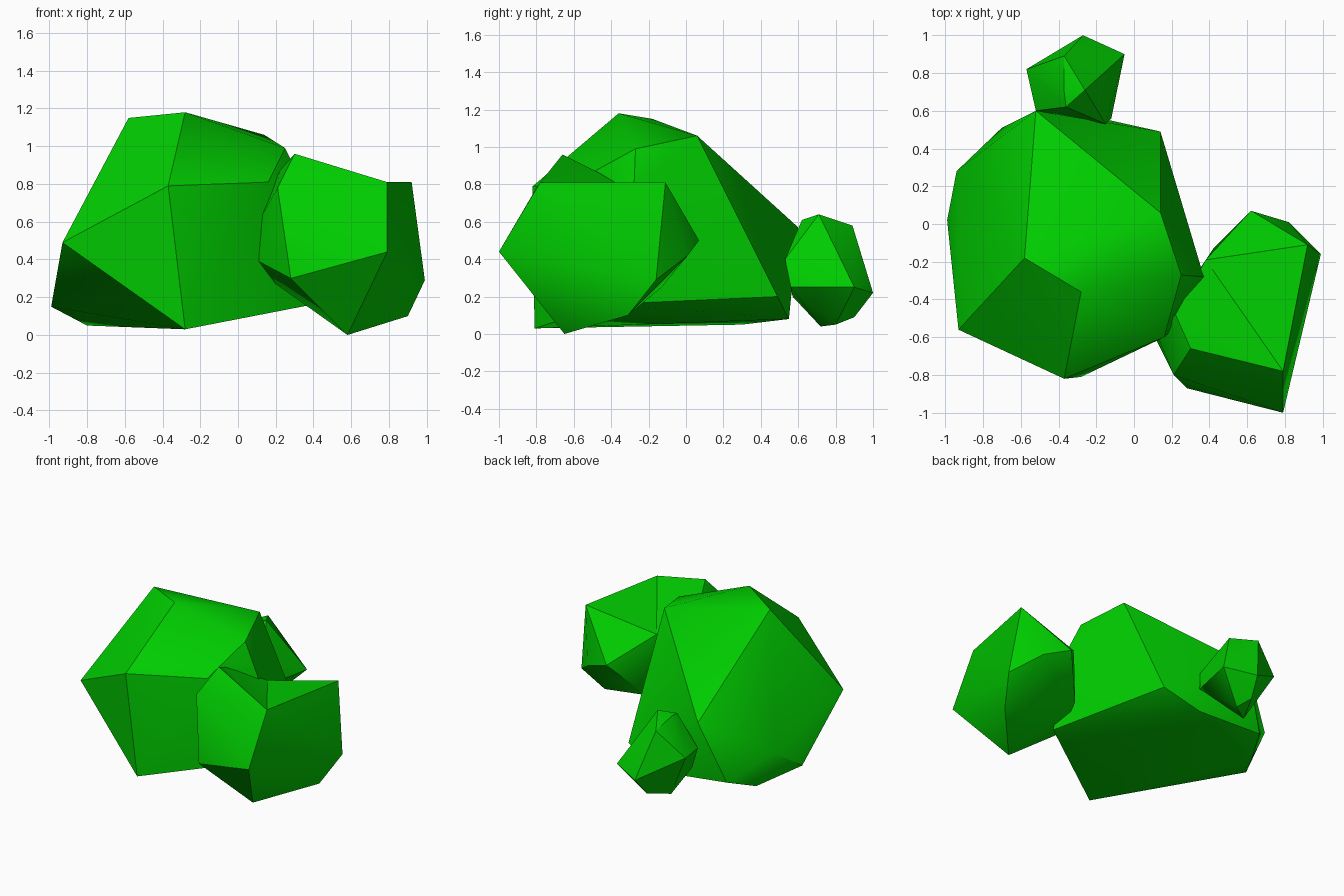
import bpy, bmesh, math

if "Cube" in bpy.data.objects:
    bpy.data.objects.remove(bpy.data.objects["Cube"])

green = bpy.data.materials.new("green_stone")
green.diffuse_color = (0.0, 0.6, 0.0, 1)
green.use_nodes = True
green.node_tree.nodes["Principled BSDF"].inputs["Base Color"].default_value = green.diffuse_color


def boulder(name, corners, valleys=()):
    """Faceted stone: hull around corner points; valley edges get turned to dent it."""
    bm = bmesh.new()
    vs = [bm.verts.new(p) for p in corners]
    bmesh.ops.convex_hull(bm, input=bm.verts[:])
    for a, b in valleys:
        if vs[a].is_valid and vs[b].is_valid:
            e = bm.edges.get((vs[a], vs[b]))
            if e and len(e.link_faces) == 2:
                bmesh.utils.edge_rotate(e, True)
    loose = [v for v in bm.verts if not v.link_faces]
    bmesh.ops.delete(bm, geom=loose, context='VERTS')
    bmesh.ops.recalc_face_normals(bm, faces=bm.faces[:])
    me = bpy.data.meshes.new(name)
    bm.to_mesh(me)
    bm.free()
    ob = bpy.data.objects.new(name, me)
    bpy.context.collection.objects.link(ob)
    me.materials.append(green)
    bpy.ops.object.select_all(action='DESELECT')
    ob.select_set(True)
    bpy.context.view_layer.objects.active = ob
    bpy.ops.object.shade_smooth_by_angle(angle=math.radians(32))
    return ob


# Large main boulder
boulder("large_boulder", [
    (-.58, -.18, 1.15), (-.28, -.36, 1.18), (.14, .06, 1.06), (.25, -.27, .99),
    (-.37, -.82, .79), (.16, -.60, .81), (-.93, -.56, .49), (-.52, .60, .57),
    (-.94, .28, .33), (-.99, .02, .15), (-.70, .51, .13), (-.80, .30, .05),
    (-.13, .55, .08), (.14, .49, .20), (.39, -.40, .16), (-.28, -.81, .03),
    (.37, -.28, .74)])

# Medium boulder leaning on the right, with a shallow dip in its top
boulder("medium_boulder", [
    (.30, -.66, .96), (.79, -.78, .81), (.92, -.11, .81), (.38, -.19, .70),
    (.22, -.48, .87), (.21, -.80, .78), (.12, -.58, .62), (.11, -.60, .39),
    (.20, -.55, .27), (.28, -.87, .30), (.79, -1.0, .44), (.99, -.16, .29),
    (.82, .01, .42), (.62, .07, .50), (.42, -.13, .25), (.90, -.31, .10),
    (.58, -.65, .0)], valleys=[(0, 2), (4, 2)])

# Small stone at the back
boulder("small_stone", [
    (-.37, .89, .58), (-.26, .71, .64), (-.37, .70, .62), (-.36, .62, .61),
    (-.57, .82, .40), (-.52, .60, .38), (-.15, .53, .40), (-.12, .56, .25),
    (-.05, .90, .25), (-.27, 1.0, .22), (-.30, .90, .09), (-.38, .72, .04),
    (-.25, .80, .05), (-.45, .57, .20)])
